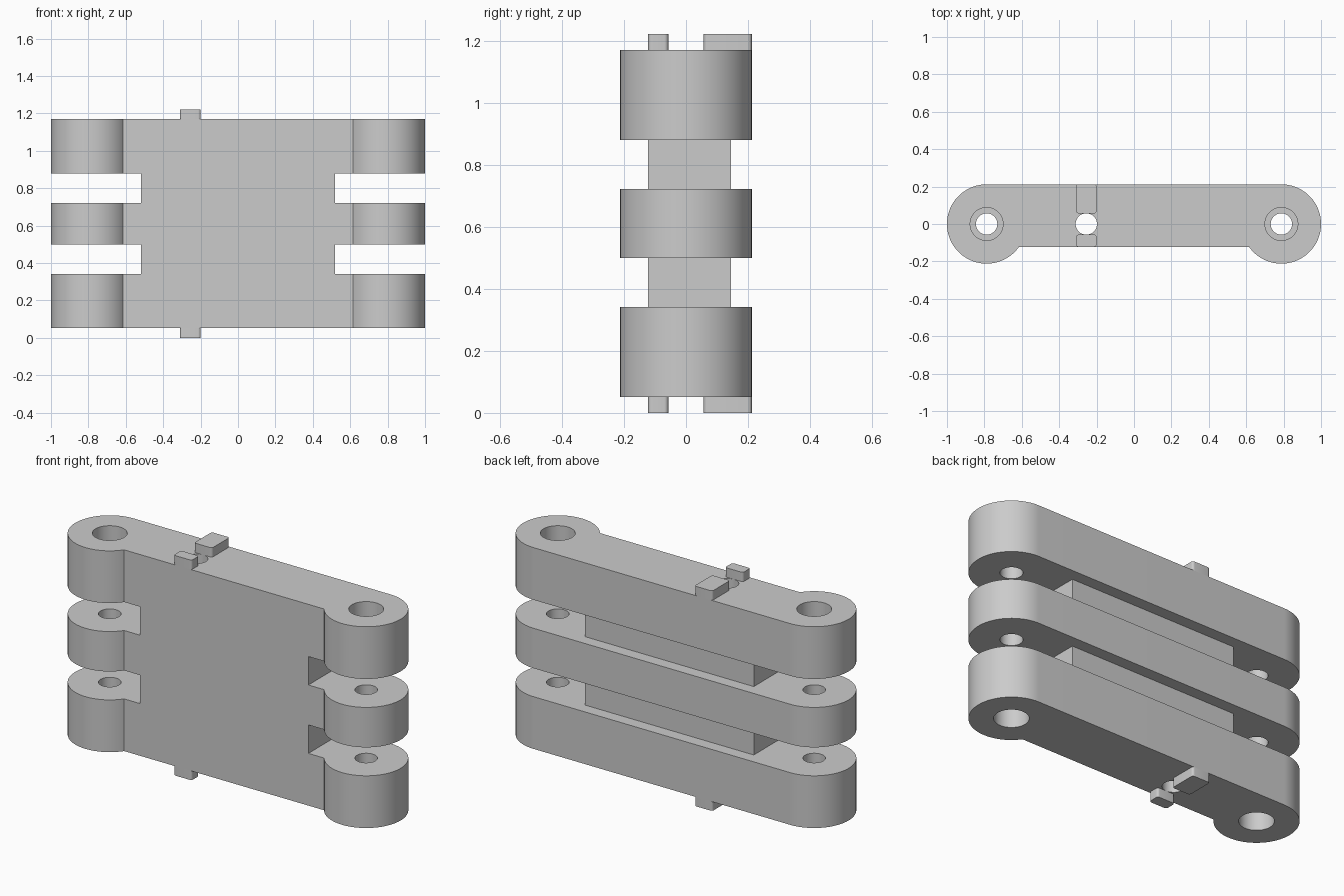
import bpy, bmesh
from math import sin, cos, asin, pi

cube = bpy.data.objects.get("Cube")
if cube:
    bpy.data.objects.remove(cube, do_unlink=True)

FRONT, R, EYE_X = -0.122, 0.212, 0.788
PEG_X = -0.255
LOW, HIGH, TOTAL = 0.052, 1.17, 1.222

grey = bpy.data.materials.new("light grey")
grey.use_nodes = True
colour = (0.6, 0.6, 0.6, 1)
grey.diffuse_color = colour
grey.node_tree.nodes["Principled BSDF"].inputs["Base Color"].default_value = colour


def prism(name, outline, z0, z1):
    """Extrude a counter-clockwise outline from z0 to z1."""
    bm = bmesh.new()
    base = bm.faces.new([bm.verts.new((x, y, z0)) for x, y in outline])
    new = bmesh.ops.extrude_face_region(bm, geom=[base])["geom"]
    verts = [v for v in new if isinstance(v, bmesh.types.BMVert)]
    bmesh.ops.translate(bm, verts=verts, vec=(0, 0, z1 - z0))
    bmesh.ops.recalc_face_normals(bm, faces=bm.faces)
    mesh = bpy.data.meshes.new(name)
    bm.to_mesh(mesh)
    bm.free()
    obj = bpy.data.objects.new(name, mesh)
    bpy.context.collection.objects.link(obj)
    return obj


def arc(cx, cy, r, a0, a1, n):
    angles = [a0 + (a1 - a0) * i / n for i in range(n + 1)]
    return [(cx + r * cos(a), cy + r * sin(a)) for a in angles]


def rounded_box(x0, x1, y0, y1, r):
    corners = [(x1 - r, y1 - r), (x0 + r, y1 - r), (x0 + r, y0 + r), (x1 - r, y0 + r)]
    return [p for i, (x, y) in enumerate(corners)
            for p in arc(x, y, r, i * pi / 2, (i + 1) * pi / 2, 6)]


def select_only(obj):
    bpy.ops.object.select_all(action='DESELECT')
    obj.select_set(True)
    bpy.context.view_layer.objects.active = obj


def combine(target, tool, operation):
    mod = target.modifiers.new("combine", 'BOOLEAN')
    mod.operation, mod.solver, mod.object = operation, 'EXACT', tool
    select_only(target)
    bpy.ops.object.modifier_apply(modifier=mod.name)
    bpy.data.objects.remove(tool, do_unlink=True)


def drill(target, x, r, z0, z1):
    circle = arc(x, 0, r, 0, 2 * pi, 64)[:-1]
    combine(target, prism("hole_cutter", circle, z0, z1), 'DIFFERENCE')


def finish(obj):
    obj.data.materials.clear()
    obj.data.materials.append(grey)
    select_only(obj)
    bpy.ops.object.shade_smooth_by_angle()


# Link profile: round eyes at both ends, flat back, recessed front
right_end = arc(EYE_X, 0, R, asin(-FRONT / R) - pi, pi / 2, 72)
link = right_end + [(-x, y) for x, y in reversed(right_end)]

# Web joined with the three link bars
w = 0.518
body = prism("link_body", [(-w, FRONT), (w, FRONT), (w, 0.145), (-w, 0.145)], 0.2, 1.02)
for z0, z1 in ((LOW, 0.342), (0.5, 0.722), (0.88, HIGH)):
    combine(body, prism("bar", link, z0, z1), 'UNION')

# Hinge bores with counterbored outer ends, and the pin bore
for x in (-EYE_X, EYE_X):
    drill(body, x, 0.057, -0.1, 1.4)
    drill(body, x, 0.088, -0.1, LOW + 0.14)
    drill(body, x, 0.088, HIGH - 0.14, 1.4)
drill(body, PEG_X, 0.057, -0.1, 1.4)
finish(body)

# Front and back locating pegs on the top and bottom
for end, z0, z1 in (("top", HIGH, TOTAL), ("bottom", 0, LOW)):
    for side, y0, y1 in (("front", FRONT, -0.057), ("back", 0.057, R)):
        outline = rounded_box(PEG_X - 0.055, PEG_X + 0.055, y0, y1, 0.013)
        finish(prism(f"{end}_{side}_peg", outline, z0, z1))
